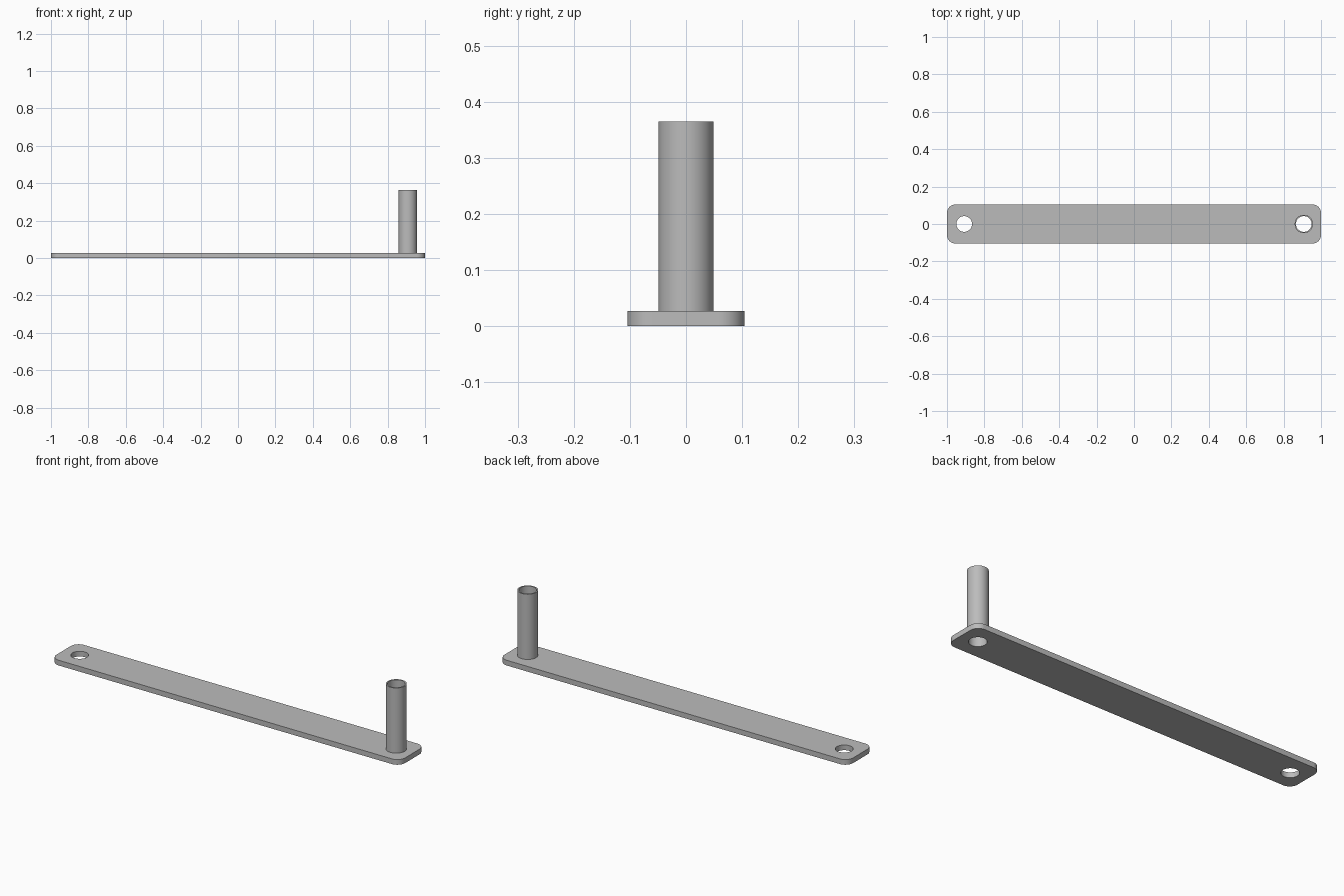
import bpy, bmesh
from math import cos, sin, pi, radians

if "Cube" in bpy.data.objects:
    bpy.data.objects.remove(bpy.data.objects["Cube"], do_unlink=True)

HALF_LENGTH, HALF_WIDTH, CORNER = 1.0, 0.104, 0.045
PLATE_TOP, TUBE_TOP = 0.027, 0.365
HOLE_X, BORE, TUBE_RADIUS = 0.908, 0.042, 0.049

steel = bpy.data.materials.new("grey steel")
steel.use_nodes = True
grey = (0.5, 0.5, 0.5, 1)
steel.diffuse_color = grey
steel.node_tree.nodes["Principled BSDF"].inputs["Base Color"].default_value = grey


def arc(x, y, radius, start, sweep, steps):
    angles = [start + sweep * i / steps for i in range(steps + 1)]
    return [(x + radius * cos(a), y + radius * sin(a)) for a in angles]


def circle(x, radius):
    return arc(x, 0, radius, 0, 2 * pi, 64)[:-1]


def extruded(name, loops, bottom, top):
    """Solid from an outer outline and hole outlines."""
    curve = bpy.data.curves.new(name, "CURVE")
    curve.dimensions = "2D"
    curve.fill_mode = "BOTH"
    curve.extrude = (top - bottom) / 2
    for loop in loops:
        spline = curve.splines.new("POLY")
        spline.points.add(len(loop) - 1)
        for point, (x, y) in zip(spline.points, loop):
            point.co = (x, y, 0, 1)
        spline.use_cyclic_u = True
    obj = bpy.data.objects.new(name, curve)
    bpy.context.collection.objects.link(obj)
    obj.location.z = (top + bottom) / 2
    bpy.ops.object.select_all(action="DESELECT")
    obj.select_set(True)
    bpy.context.view_layer.objects.active = obj
    bpy.ops.object.convert(target="MESH")
    obj = bpy.context.object

    # Weld the caps to the walls
    bm = bmesh.new()
    bm.from_mesh(obj.data)
    bmesh.ops.remove_doubles(bm, verts=bm.verts, dist=0.0001)
    bmesh.ops.recalc_face_normals(bm, faces=bm.faces)
    bm.to_mesh(obj.data)
    bm.free()
    obj.data.materials.clear()
    obj.data.materials.append(steel)
    bpy.ops.object.shade_smooth_by_angle(angle=radians(30))


# Flat bar with rounded corners and a hole at each end
outline = []
for i, (sx, sy) in enumerate([(1, 1), (-1, 1), (-1, -1), (1, -1)]):
    outline += arc(sx * (HALF_LENGTH - CORNER), sy * (HALF_WIDTH - CORNER),
                   CORNER, i * pi / 2, pi / 2, 12)
extruded("flat_bar", [outline, circle(-HOLE_X, BORE), circle(HOLE_X, BORE)], 0, PLATE_TOP)

# Upright tube over the left hole
extruded("upright_tube", [circle(HOLE_X, TUBE_RADIUS), circle(HOLE_X, BORE)], PLATE_TOP, TUBE_TOP)
